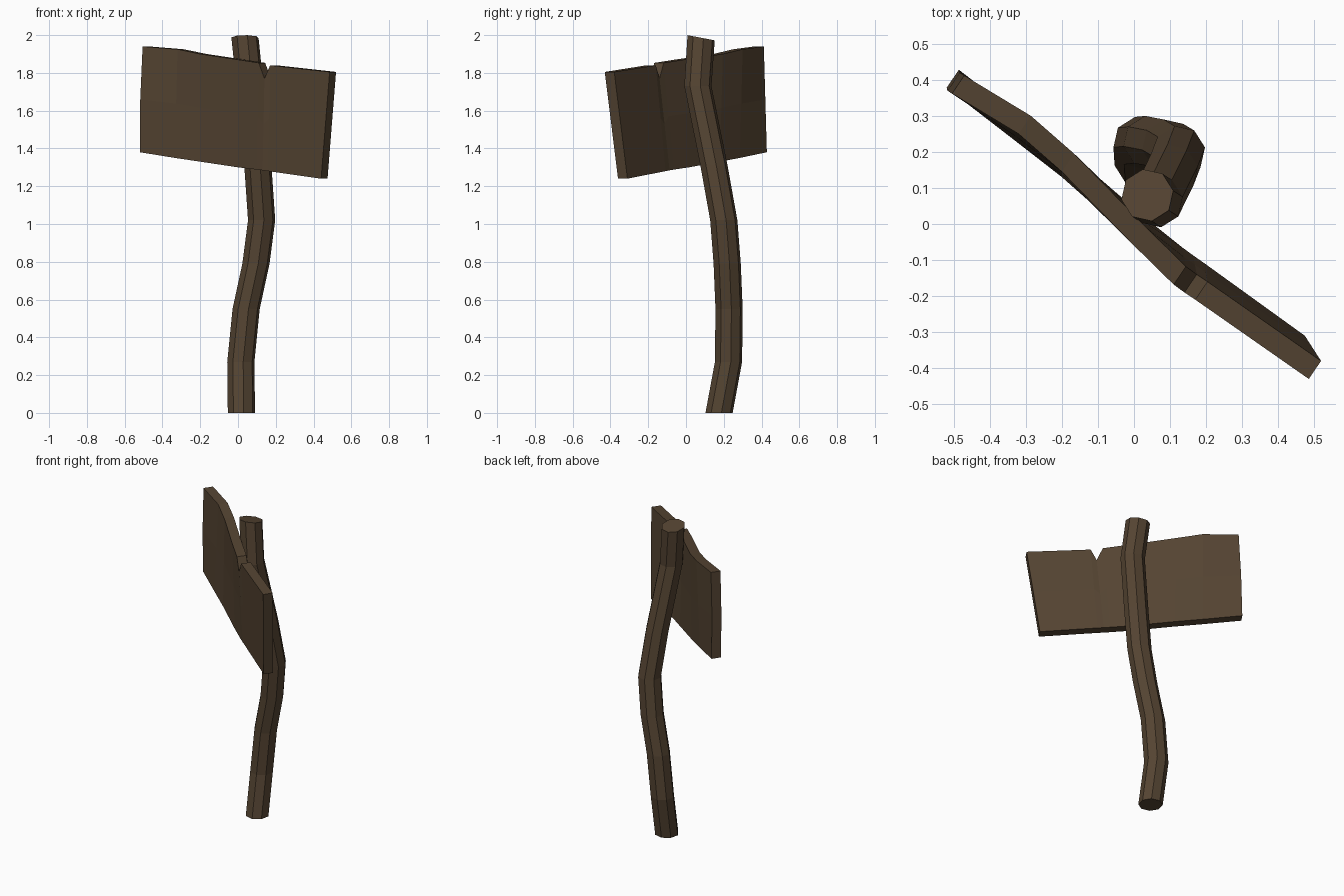
import bpy, bmesh
from math import sin, cos, pi
from mathutils import Vector

if "Cube" in bpy.data.objects:
    bpy.data.objects.remove(bpy.data.objects["Cube"])

wood = bpy.data.materials.new("dark_wood")
wood.diffuse_color = (0.09, 0.058, 0.032, 1)
wood.use_nodes = True
wood.node_tree.nodes["Principled BSDF"].inputs["Base Color"].default_value = wood.diffuse_color


def finish(bm, name):
    bmesh.ops.recalc_face_normals(bm, faces=bm.faces[:])
    mesh = bpy.data.meshes.new(name)
    bm.to_mesh(mesh)
    bm.free()
    mesh.materials.append(wood)
    obj = bpy.data.objects.new(name, mesh)
    bpy.context.collection.objects.link(obj)


def bridge(bm, rings):
    # skin closed rings of equal size and cap both ends
    rings = [[bm.verts.new(p) for p in r] for r in rings]
    n = len(rings[0])
    for a, b in zip(rings, rings[1:]):
        for i in range(n):
            j = (i + 1) % n
            bm.faces.new((a[i], a[j], b[j], b[i]))
    bm.faces.new(rings[0])
    bm.faces.new(rings[-1])


# Crooked eight-sided post; the last ring is tilted
path = [(0.018, 0.175, 0), (0.015, 0.225, 0.27), (0.043, 0.228, 0.55),
        (0.095, 0.218, 0.79), (0.125, 0.20, 1.02), (0.105, 0.148, 1.31),
        (0.063, 0.063, 1.73), (0.037, 0.08, 1.986)]
R = 0.073
rings = []
for k, (x, y, z) in enumerate(path):
    tilt = 0.19 if k == len(path) - 1 else 0
    ring = []
    for i in range(8):
        a = 2 * pi * i / 8 + 0.17
        dx, dy = R * cos(a), R * sin(a)
        ring.append((x + dx, y + dy, z - tilt * dy))
    rings.append(ring)
bm = bmesh.new()
bridge(bm, rings)
finish(bm, "post")

# Warped sign board: front-face points along the top and bottom edges,
# with a V notch in the top edge
top = [(-0.505, 0.362, 1.94), (-0.32, 0.25, 1.925), (-0.2, 0.145, 1.90),
       (0, -0.06, 1.87), (0.11, -0.168, 1.853), (0.14, -0.19, 1.77),
       (0.17, -0.21, 1.84), (0.485, -0.43, 1.805)]
bottom = [(-0.52, 0.378, 1.38), (-0.335, 0.235, 1.35), (-0.2, 0.13, 1.33),
          (0, -0.035, 1.30), (0.10, -0.115, 1.288), (0.13, -0.137, 1.284),
          (0.16, -0.158, 1.28), (0.44, -0.36, 1.24)]
depth = Vector((0.034, 0.05, 0))
rings = []
for i, (t, b) in enumerate(zip(top, bottom)):
    t, b = Vector(t), Vector(b)
    m = (t + b) / 2
    if i == 0:
        m.x -= 0.005
    rings.append([b, m, t, t + depth, m + depth, b + depth])
bm = bmesh.new()
bridge(bm, rings)
finish(bm, "sign_board")
